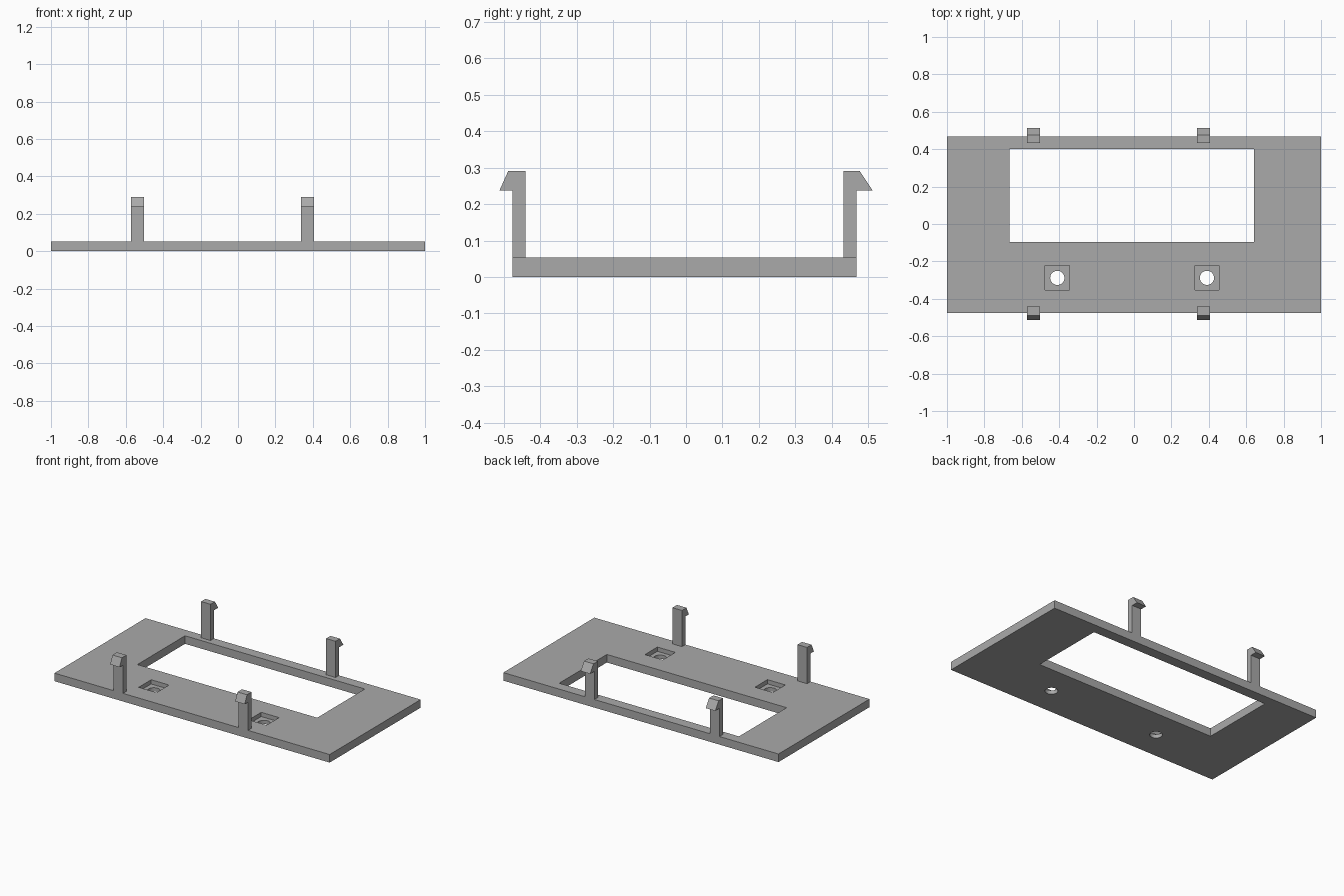
import bpy
import bmesh

cube = bpy.data.objects.get("Cube")
if cube:
    bpy.data.objects.remove(cube, do_unlink=True)

grey = bpy.data.materials.new("plain grey")
grey.use_nodes = True
grey.diffuse_color = (0.4, 0.4, 0.4, 1)
grey.node_tree.nodes["Principled BSDF"].inputs["Base Color"].default_value = (0.4, 0.4, 0.4, 1)

TOP = 0.053           # upper face of the plate
RECESS_FLOOR = 0.025  # floor of the screw recesses


def add_object(name, bm):
    bmesh.ops.recalc_face_normals(bm, faces=bm.faces)
    mesh = bpy.data.meshes.new(name)
    bm.to_mesh(mesh)
    bm.free()
    mesh.materials.append(grey)
    obj = bpy.data.objects.new(name, mesh)
    bpy.context.collection.objects.link(obj)
    return obj


def box(name, low, high):
    bm = bmesh.new()
    bmesh.ops.create_cube(bm, size=1)
    for v in bm.verts:
        v.co = [l if c < 0 else h for c, l, h in zip(v.co, low, high)]
    return add_object(name, bm)


def cylinder(name, x, y, radius):
    bm = bmesh.new()
    bmesh.ops.create_cone(bm, cap_ends=True, segments=32, radius1=radius, radius2=radius, depth=0.4)
    bmesh.ops.translate(bm, verts=bm.verts, vec=(x, y, 0))
    return add_object(name, bm)


def cut(target, cutter):
    cutter.hide_render = True
    mod = target.modifiers.new("cut", 'BOOLEAN')
    mod.operation = 'DIFFERENCE'
    mod.solver = 'EXACT'
    mod.object = cutter
    with bpy.context.temp_override(object=target, active_object=target):
        bpy.ops.object.modifier_apply(modifier=mod.name)
    bpy.data.objects.remove(cutter, do_unlink=True)


def clip(name, x0, x1, profile):
    # side profile in y and z, extruded across x
    bm = bmesh.new()
    face = bm.faces.new([bm.verts.new((x0, y, z)) for y, z in profile])
    new = bmesh.ops.extrude_face_region(bm, geom=[face])["geom"]
    verts = [g for g in new if isinstance(g, bmesh.types.BMVert)]
    bmesh.ops.translate(bm, verts=verts, vec=(x1 - x0, 0, 0))
    return add_object(name, bm)


# Face plate with its display window
plate = box("face_plate", (-1, -0.477, 0), (1, 0.468, TOP))
cut(plate, box("window_cutter", (-0.665, -0.095, -0.2), (0.642, 0.4, 0.2)))

# Square screw recesses with round through holes
for x in (-0.41, 0.39):
    y, half = -0.288, 0.065
    cut(plate, box("recess_cutter", (x - half, y - half, RECESS_FLOOR), (x + half, y + half, 0.2)))
    cut(plate, cylinder("hole_cutter", x, y, 0.038))

# Snap clips: upright posts with outward barbs
barb_z, clip_top = 0.238, 0.291
front = [(-0.441, TOP), (-0.441, clip_top), (-0.488, clip_top),
         (-0.512, barb_z), (-0.477, barb_z), (-0.477, TOP)]
back = [(0.432, TOP), (0.432, clip_top), (0.477, clip_top),
        (0.512, barb_z), (0.468, barb_z), (0.468, TOP)]
for side, x0, x1 in (("right", -0.571, -0.502), ("left", 0.338, 0.407)):
    clip("front_clip_" + side, x0, x1, front)
    clip("back_clip_" + side, x0, x1, back)
